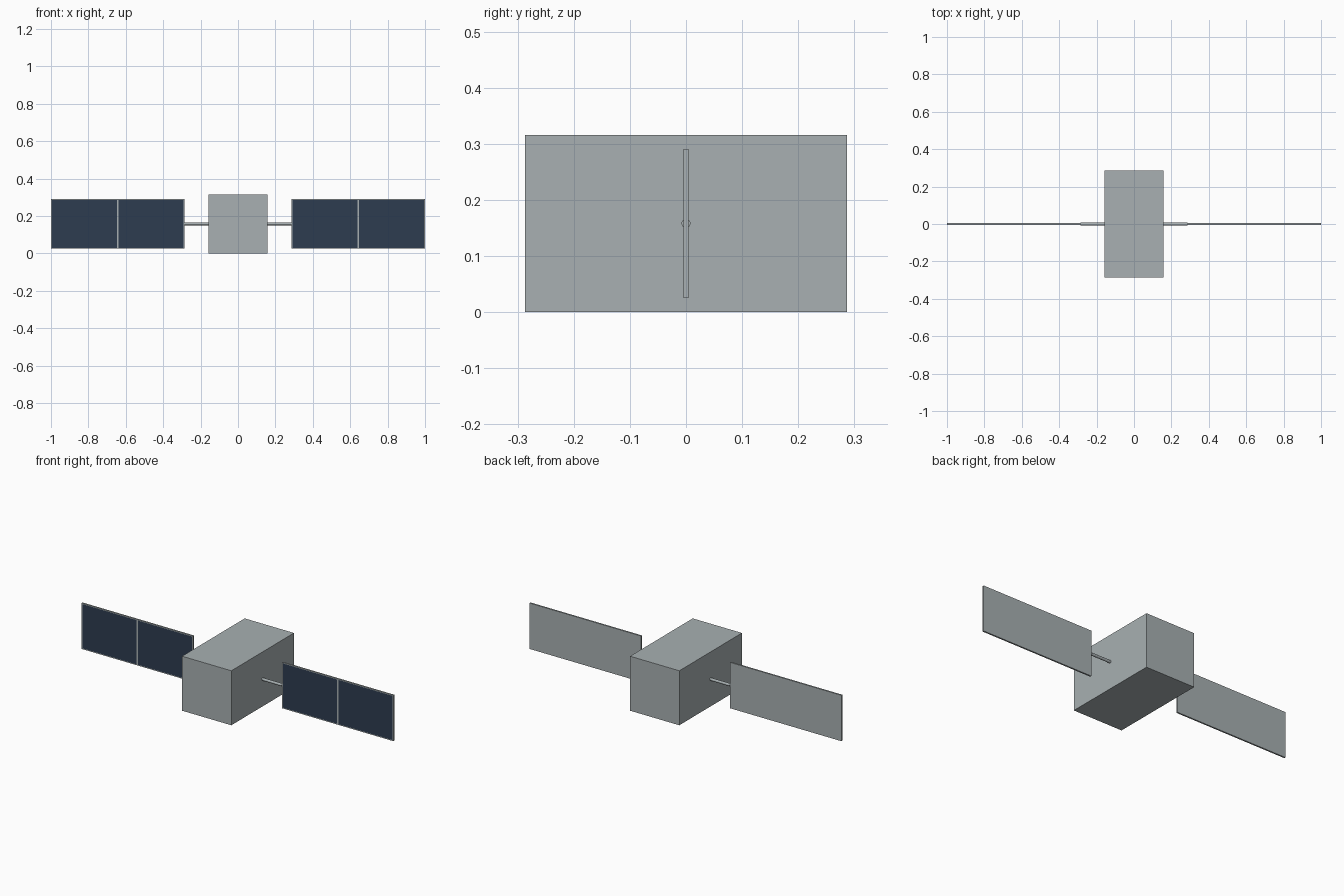
import bpy
import bmesh
from mathutils import Matrix, Vector

default = bpy.data.objects.get("Cube")
if default:
    bpy.data.objects.remove(default, do_unlink=True)


def srgb(r, g, b):
    lin = [(c / 255 / 12.92) if c < 10 else ((c / 255 + 0.055) / 1.055) ** 2.4 for c in (r, g, b)]
    return (*lin, 1)


def material(name, colour):
    mat = bpy.data.materials.new(name)
    mat.use_nodes = True
    mat.diffuse_color = colour
    mat.node_tree.nodes["Principled BSDF"].inputs["Base Color"].default_value = colour
    return mat


grey = material("silver_grey", srgb(168, 176, 178))
navy = material("solar_navy", srgb(45, 60, 80))

MID = 0.158            # height of the centre line
INNER, OUTER = 0.286, 1.0
HALF_H, THICK = 0.133, 0.009
RIM, GAP = 0.005, 0.01


def finish(name, bm, mats):
    mesh = bpy.data.meshes.new(name)
    bm.to_mesh(mesh)
    bm.free()
    for mat in mats:
        mesh.materials.append(mat)
    obj = bpy.data.objects.new(name, mesh)
    bpy.context.collection.objects.link(obj)
    return obj


def box(size, centre):
    bm = bmesh.new()
    bmesh.ops.create_cube(bm, size=1, matrix=Matrix.Translation(centre) @ Matrix.Diagonal((*size, 1)))
    return bm


# Main body
finish("body", box((0.316, 0.574, 0.316), (0, 0, MID)), [grey])

for label, side in (("left", 1), ("right", -1)):
    # Round arm between body and panel
    bm = bmesh.new()
    bmesh.ops.create_cone(
        bm, cap_ends=True, segments=16, radius1=0.008, radius2=0.008, depth=INNER - 0.15,
        matrix=Matrix.Translation((side * (INNER + 0.15) / 2, 0, MID)) @ Matrix.Rotation(1.570796, 4, "Y"))
    arm = finish(label + "_arm", bm, [grey])
    arm.data.shade_smooth()
    arm.data.set_sharp_from_angle(angle=0.6)

    # Solar panel, cut into a rim, a divider and two cells on the front
    centre = side * (INNER + OUTER) / 2
    half_w = (OUTER - INNER) / 2
    bm = box((2 * half_w, THICK, 2 * HALF_H), (centre, 0, MID))
    cuts = [(Vector((centre + dx, 0, MID)), Vector((1, 0, 0)))
            for dx in (RIM - half_w, -GAP / 2, GAP / 2, half_w - RIM)]
    cuts += [(Vector((centre, 0, MID + dz)), Vector((0, 0, 1)))
             for dz in (RIM - HALF_H, HALF_H - RIM)]
    for point, normal in cuts:
        bmesh.ops.bisect_plane(bm, geom=bm.verts[:] + bm.edges[:] + bm.faces[:],
                               plane_co=point, plane_no=normal)
    bm.normal_update()
    for face in bm.faces:
        mid = face.calc_center_median()
        in_cell = GAP / 2 < abs(mid.x - centre) < half_w - RIM and abs(mid.z - MID) < HALF_H - RIM
        face.material_index = int(face.normal.y < -0.5 and in_cell)
    finish(label + "_solar_panel", bm, [grey, navy])
